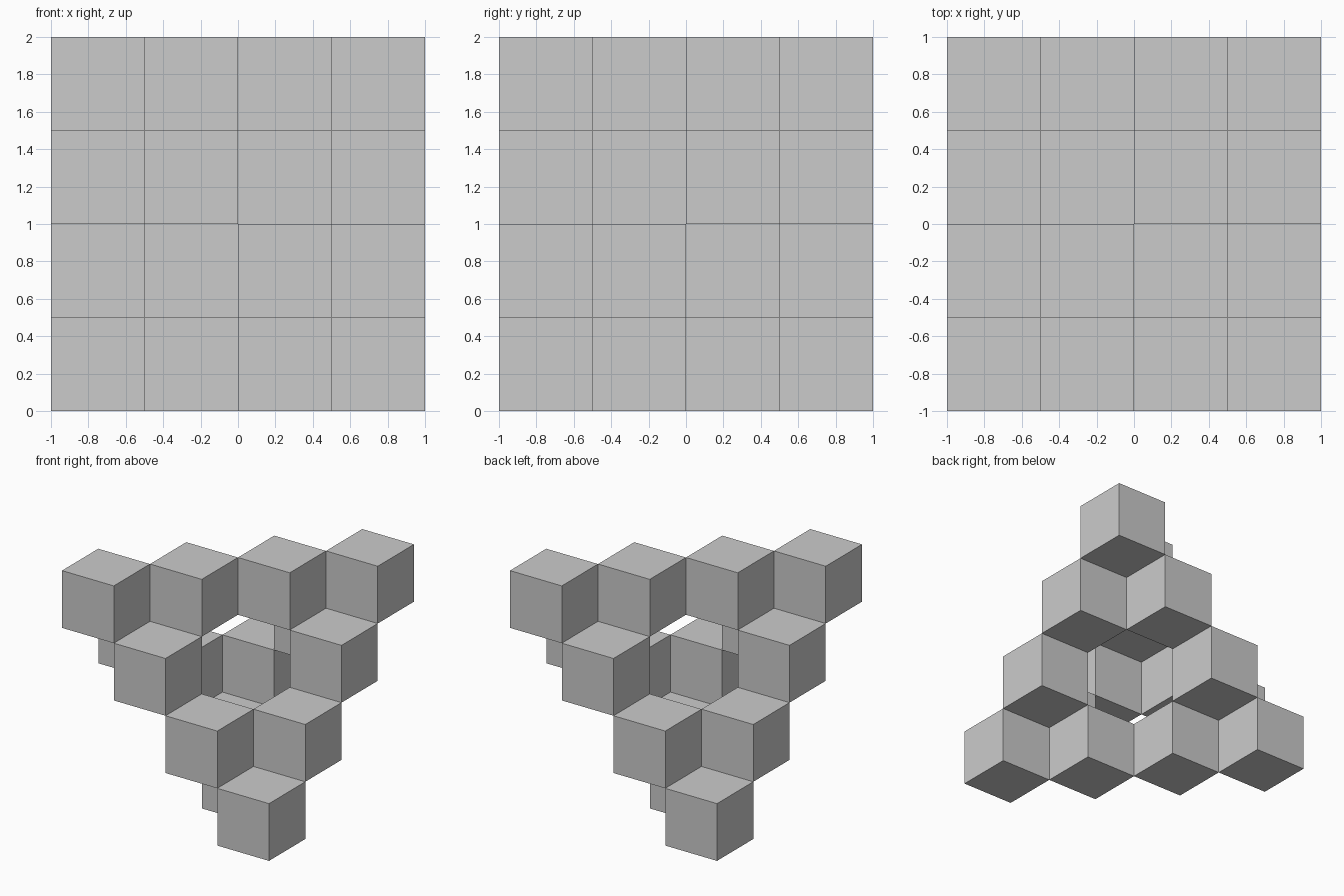
import bpy
import bmesh
from mathutils import Matrix, Vector

if "Cube" in bpy.data.objects:
    bpy.data.objects.remove(bpy.data.objects["Cube"])

# Alternating corners of a cube: the four corners of a regular tetrahedron
CORNERS = [Vector(c) for c in ((-1, -1, 1), (1, 1, 1), (1, -1, -1), (-1, 1, -1))]


def add_fractal(bm, centre, size, depth):
    """Keep four alternating octants of a cube, recursively."""
    if depth == 0:
        bmesh.ops.create_cube(bm, size=size, matrix=Matrix.Translation(centre))
        return
    for corner in CORNERS:
        add_fractal(bm, centre + corner * size / 4, size / 2, depth - 1)


# Sixteen half-unit cubes, meeting only along their edges
bm = bmesh.new()
add_fractal(bm, Vector((0, 0, 1)), 2.0, 2)
mesh = bpy.data.meshes.new("cube_fractal")
bm.to_mesh(mesh)
bm.free()
bpy.context.collection.objects.link(bpy.data.objects.new("cube_fractal", mesh))
